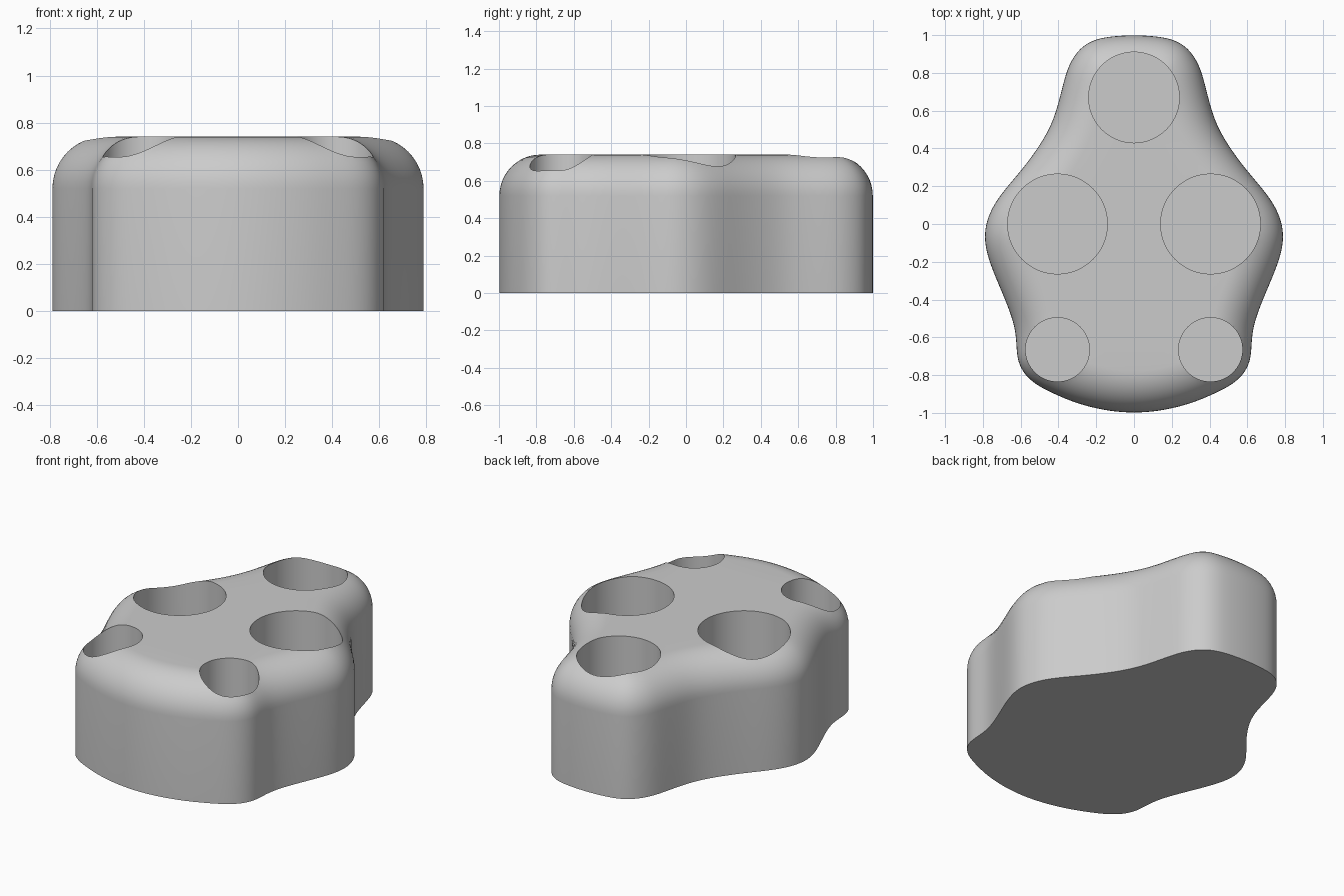
import bpy, bmesh, math
from mathutils import Vector
from mathutils.geometry import delaunay_2d_cdt

cube = bpy.data.objects.get("Cube")
if cube:
    bpy.data.objects.remove(cube, do_unlink=True)

HEIGHT, ROUND, FLOOR = 0.74, 0.22, 0.15
STEPS, RINGS, SEGMENTS = 6, 12, 96

grey = bpy.data.materials.new("plain grey")
grey.use_nodes = True
colour = (0.6, 0.6, 0.6, 1)
grey.diffuse_color = colour
grey.node_tree.nodes["Principled BSDF"].inputs["Base Color"].default_value = colour

# Half outline, from the back middle round the +x side to the front middle
half = [(0, 1), (.12, .993), (.21, .975), (.285, .93), (.34, .85), (.37, .76),
        (.40, .64), (.44, .52), (.51, .40), (.60, .28), (.69, .175), (.76, .07),
        (.793, -.05), (.775, -.17), (.725, -.30), (.67, -.43), (.63, -.55),
        (.622, -.65), (.613, -.73), (.575, -.80), (.51, -.855), (.42, -.90),
        (.30, -.95), (.15, -.987), (0, -1)]
control = [Vector(p) for p in half] + [Vector((-x, y)) for x, y in half[-2:0:-1]]

# Round wells in the top: centre, radius
wells = [(Vector((0, .67)), .24)]
for side in (-1, 1):
    wells += [(Vector((side * .405, 0)), .264), (Vector((side * .405, -.665)), .169)]


def smooth_loop(points):
    """Closed Catmull-Rom curve, lightly relaxed."""
    out, count = [], len(points)
    for i in range(count):
        a, b, c, d = (points[(i + k) % count] for k in (-1, 0, 1, 2))
        for s in range(STEPS):
            t = s / STEPS
            out.append(0.5 * (2 * b + (c - a) * t + (2 * a - 5 * b + 4 * c - d) * t**2
                              + (3 * b - a - 3 * c + d) * t**3))
    for _ in range(12):
        out = [out[i] * 0.5 + (out[i - 1] + out[(i + 1) % len(out)]) * 0.25
               for i in range(len(out))]
    return out


outline = smooth_loop(control)
n = len(outline)


def edge_distance(q):
    return min((q - p).length for p in outline)


def top_height(q):
    """Quarter-round edge rising to a flat top."""
    d = min(edge_distance(q), ROUND)
    return HEIGHT - ROUND + math.sqrt(ROUND**2 - (ROUND - d)**2)


def loop_edges(start, count):
    return [(start + i, start + (i + 1) % count) for i in range(count)]


# Plan of the top: outline, well rims and rings of points over the rounding
plan = list(outline)
edges = loop_edges(0, n)
for centre, r in wells:
    edges += loop_edges(len(plan), SEGMENTS)
    for k in range(SEGMENTS):
        a = math.tau * k / SEGMENTS
        plan.append(centre + Vector((math.cos(a), math.sin(a))) * r)
for i, p in enumerate(outline):
    along = (outline[(i + 1) % n] - outline[i - 1]).normalized()
    inward = Vector((along.y, -along.x))
    for k in range(1, RINGS + 1):
        t = ROUND * (1 - math.cos(math.pi / 2 * k / RINGS))
        q = p + inward * t
        if edge_distance(q) < t * 0.985:
            break
        if all((q - c).length > r + 0.004 for c, r in wells):
            plan.append(q)
result = delaunay_2d_cdt(plan, edges, [], 1, 1e-6)

# Top surface, opened at the wells
bm = bmesh.new()
verts = [bm.verts.new((q.x, q.y, top_height(q))) for q in result[0]]
for face in result[2]:
    bm.faces.new([verts[i] for i in face])
opened = [f for f in bm.faces
          if any((f.calc_center_median().xy - c).length < r for c, r in wells)]
bmesh.ops.delete(bm, geom=opened, context="FACES")


def drop_walls(rim, z):
    """Extrude a rim straight down to z and close it with a flat face."""
    geom = bmesh.ops.extrude_edge_only(bm, edges=rim)["geom"]
    low = {g for g in geom if isinstance(g, bmesh.types.BMVert)}
    for v in low:
        v.co.z = z
    base = [e for e in bm.edges if e.verts[0] in low and e.verts[1] in low]
    for e in base:
        e.smooth = False
    bmesh.ops.holes_fill(bm, edges=base, sides=0)


# Outer wall with underside, then the wells with their floors
boundary = [e for e in bm.edges if e.is_boundary]
outer = [e for e in boundary
         if max(v.co.z for v in e.verts) < HEIGHT - ROUND + 0.01]
rims = [e for e in boundary if e not in outer]
for e in rims:
    e.smooth = False
drop_walls(outer, 0)
drop_walls(rims, FLOOR)

bm.normal_update()
bmesh.ops.recalc_face_normals(bm, faces=bm.faces)
for f in bm.faces:
    f.smooth = True
mesh = bpy.data.meshes.new("holder_body")
bm.to_mesh(mesh)
bm.free()
mesh.materials.append(grey)
body = bpy.data.objects.new("holder_body", mesh)
bpy.context.scene.collection.objects.link(body)
bpy.context.view_layer.update()
